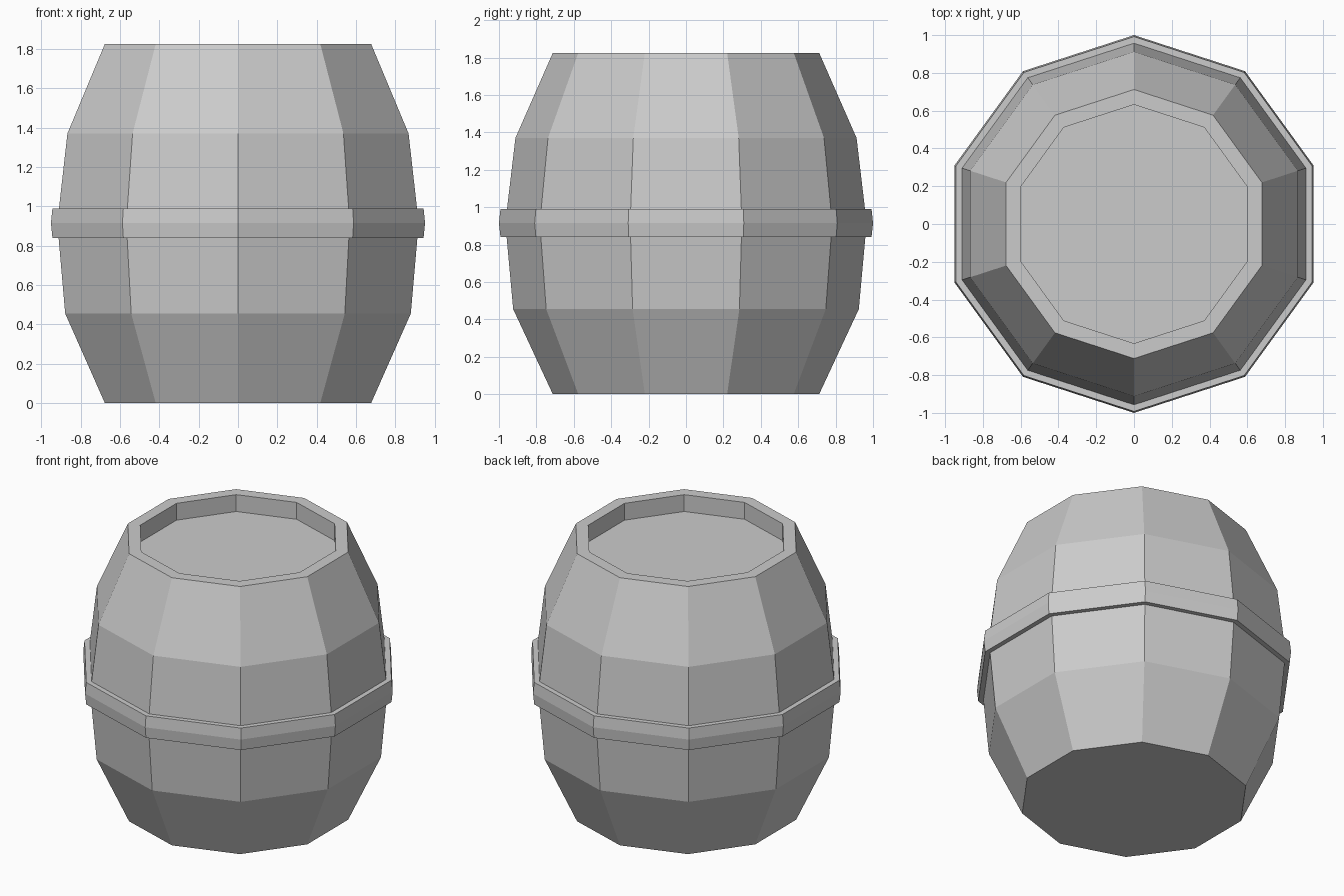
import bpy
import bmesh
import math

SIDES = 10

cube = bpy.data.objects.get("Cube")
if cube:
    bpy.data.objects.remove(cube, do_unlink=True)

# Single plain grey for the whole barrel
grey = bpy.data.materials.new("barrel_grey")
grey.use_nodes = True
color = (0.6, 0.6, 0.6, 1)
grey.diffuse_color = color
grey.node_tree.nodes["Principled BSDF"].inputs["Base Color"].default_value = color


def lathe(name, profile, closed=False):
    """Revolve (radius, height) points into a flat-sided solid."""
    bm = bmesh.new()
    rings = []
    for r, z in profile:
        ring = []
        for i in range(SIDES):
            a = math.pi / 2 + math.tau * i / SIDES
            ring.append(bm.verts.new((r * math.cos(a), r * math.sin(a), z)))
        rings.append(ring)
    pairs = list(zip(rings, rings[1:]))
    if closed:
        pairs.append((rings[-1], rings[0]))
    else:
        bm.faces.new(rings[0])
        bm.faces.new(rings[-1])
    for lower, upper in pairs:
        for i in range(SIDES):
            j = (i + 1) % SIDES
            bm.faces.new((lower[i], lower[j], upper[j], upper[i]))
    bmesh.ops.recalc_face_normals(bm, faces=bm.faces)
    mesh = bpy.data.meshes.new(name)
    bm.to_mesh(mesh)
    bm.free()
    mesh.materials.append(grey)
    obj = bpy.data.objects.new(name, mesh)
    bpy.context.collection.objects.link(obj)
    return obj


# Bulging body with a raised rim around the sunken lid
lathe("barrel_body", [(0.712, 0), (0.924, 0.455), (0.966, 0.915),
                      (0.912, 1.37), (0.712, 1.825), (0.632, 1.825),
                      (0.632, 1.71)])

# Slightly bulged hoop around the middle
lathe("middle_hoop", [(0.94, 0.84), (0.992, 0.84), (1.0, 0.915),
                      (0.992, 0.99), (0.94, 0.99)], closed=True)
